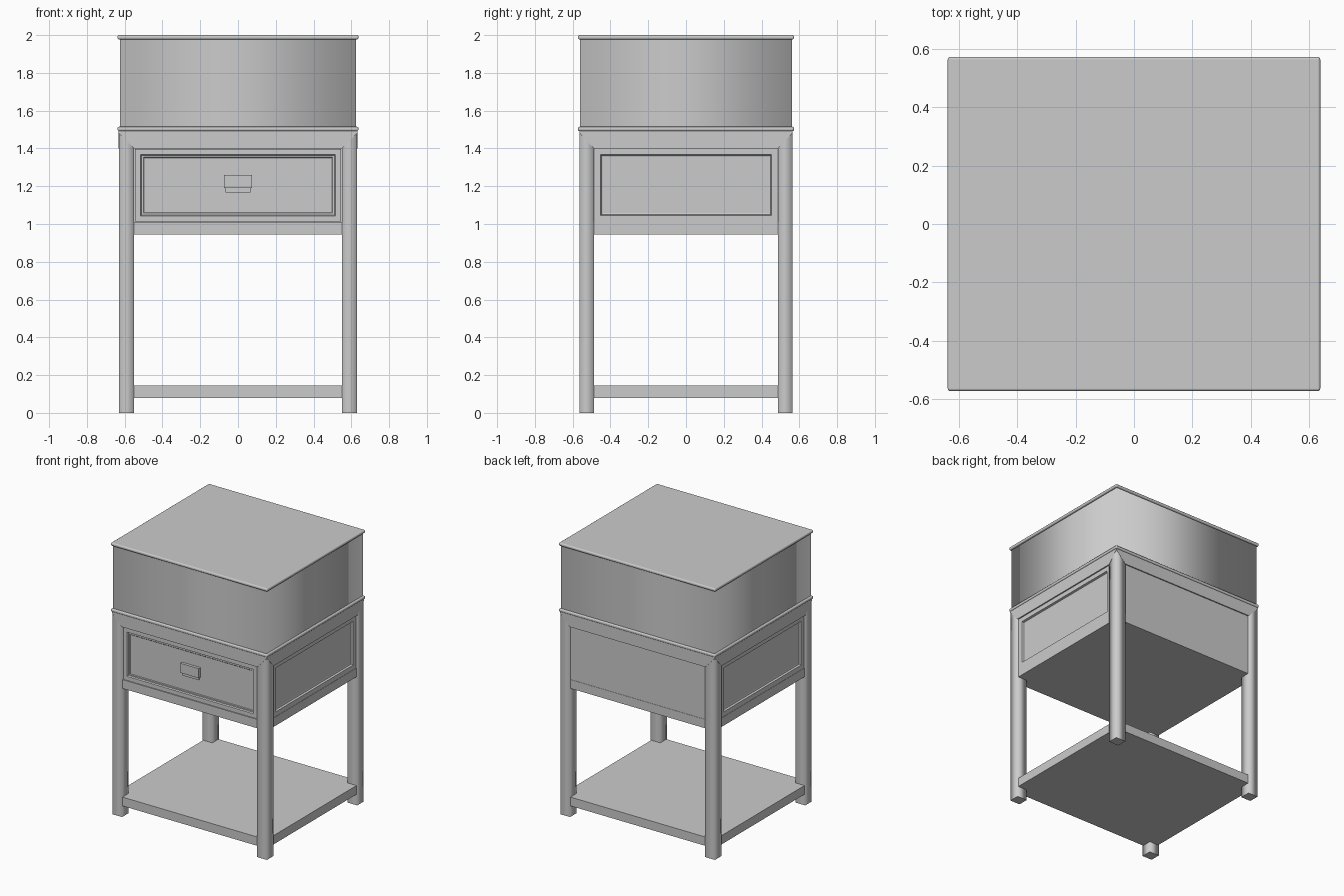
import bpy, bmesh
from mathutils import Vector

if "Cube" in bpy.data.objects:
    bpy.data.objects.remove(bpy.data.objects["Cube"])

grey = bpy.data.materials.new("warm_grey")
grey.diffuse_color = (0.6, 0.6, 0.6, 1)
grey.use_nodes = True
grey.node_tree.nodes["Principled BSDF"].inputs["Base Color"].default_value = grey.diffuse_color


def finish(name, bm):
    bmesh.ops.recalc_face_normals(bm, faces=bm.faces[:])
    me = bpy.data.meshes.new(name)
    bm.to_mesh(me)
    bm.free()
    me.materials.append(grey)
    ob = bpy.data.objects.new(name, me)
    bpy.context.collection.objects.link(ob)
    return ob


def box_mesh(lo, hi):
    bm = bmesh.new()
    bmesh.ops.create_cube(bm, size=1)
    for v in bm.verts:
        v.co = Vector([l + (c + 0.5) * (h - l) for c, l, h in zip(v.co, lo, hi)])
    return bm


def box(name, lo, hi, round_sides=False):
    bm = box_mesh(lo, hi)
    if round_sides:  # soft shading around the sides, crisp caps
        for f in bm.faces:
            f.smooth = True
        for e in bm.edges:
            e.smooth = abs(e.verts[0].co.z - e.verts[1].co.z) > 1e-4
    return finish(name, bm)


def panel(name, lo, hi, normal, insets):
    """Slab whose outward face is stepped by (thickness, depth) insets."""
    bm = box_mesh(lo, hi)
    bm.normal_update()
    face = max(bm.faces, key=lambda f: f.normal.dot(Vector(normal)))
    for thick, depth in insets:
        bmesh.ops.inset_individual(bm, faces=[face], thickness=thick,
                                   depth=depth, use_even_offset=True)
    return finish(name, bm)


def rounded_slab(name, x, y, z0, z1):
    ob = box(name, (-x, -y, z0), (x, y, z1))
    mod = ob.modifiers.new("round", 'BEVEL')
    mod.width, mod.segments = 0.009, 4
    mod.limit_method = 'ANGLE'
    for p in ob.data.polygons:
        p.use_smooth = True
    wn = ob.modifiers.new("normals", 'WEIGHTED_NORMAL')
    wn.keep_sharp = True
    return ob


def rail(name, axis, sign, half_in, half_out, inner, outer):
    """Mitred rail: a trapezoid, wide at the top, extruded inward."""
    bm = bmesh.new()
    rings = []
    for d in (inner, outer):
        ring = []
        for a, z in ((-half_in, 1.40), (half_in, 1.40),
                     (half_out, 1.483), (half_out, 1.495),
                     (-half_out, 1.495), (-half_out, 1.483)):
            co = (a, sign * d, z) if axis == 'y' else (sign * d, a, z)
            ring.append(bm.verts.new(co))
        rings.append(ring)
        bm.faces.new(ring)
    n = len(rings[0])
    for i in range(n):
        j = (i + 1) % n
        bm.faces.new((rings[0][i], rings[0][j], rings[1][j], rings[1][i]))
    return finish(name, bm)


# Top cap, upper case and the moulding beneath it
rounded_slab("top_cap", 0.638, 0.572, 1.977, 2.0)
box("upper_case", (-0.624, -0.56, 1.505), (0.624, 0.56, 1.985), True)
rounded_slab("waist_moulding", 0.638, 0.572, 1.492, 1.515)

# Legs
for sx, a in ((-1, "left"), (1, "right")):
    for sy, b in ((-1, "front"), (1, "back")):
        xs = sorted((sx * 0.55, sx * 0.63))
        ys = sorted((sy * 0.487, sy * 0.563))
        box(f"{b}_{a}_leg", (xs[0], ys[0], 0), (xs[1], ys[1], 1.494), True)

# Mitred top rails
for s, a, b in ((-1, "front", "left"), (1, "back", "right")):
    rail(f"{a}_rail", 'y', s, 0.55, 0.6315, 0.50, 0.5645)
    rail(f"{b}_rail", 'x', s, 0.487, 0.5645, 0.56, 0.6315)

# Shelf and drawer case floor
box("shelf", (-0.624, -0.558, 0.08), (0.624, 0.558, 0.145))
box("case_floor", (-0.624, -0.558, 0.945), (0.624, 0.558, 1.01))

# Recessed side panels
for s, a in ((-1, "left"), (1, "right")):
    xs = sorted((s * 0.57, s * 0.622))
    panel(f"{a}_side_panel", (xs[0], -0.487, 1.01), (xs[1], 0.487, 1.402),
          (s, 0, 0), [(0.035, 0), (0.004, -0.014), (0.008, -0.002)])

# Plain back panel
box("back_panel", (-0.55, 0.50, 1.005), (0.55, 0.556, 1.402))

# Drawer front with stepped frame
panel("drawer_front", (-0.545, -0.556, 1.013), (0.545, -0.50, 1.398),
      (0, -1, 0), [(0.03, 0), (0.005, -0.009), (0.009, 0), (0.004, -0.004)])

# Drawer pull with lower lip
box("drawer_pull", (-0.075, -0.564, 1.19), (0.075, -0.535, 1.26))
box("drawer_pull_lip", (-0.067, -0.552, 1.168), (0.067, -0.535, 1.192))
